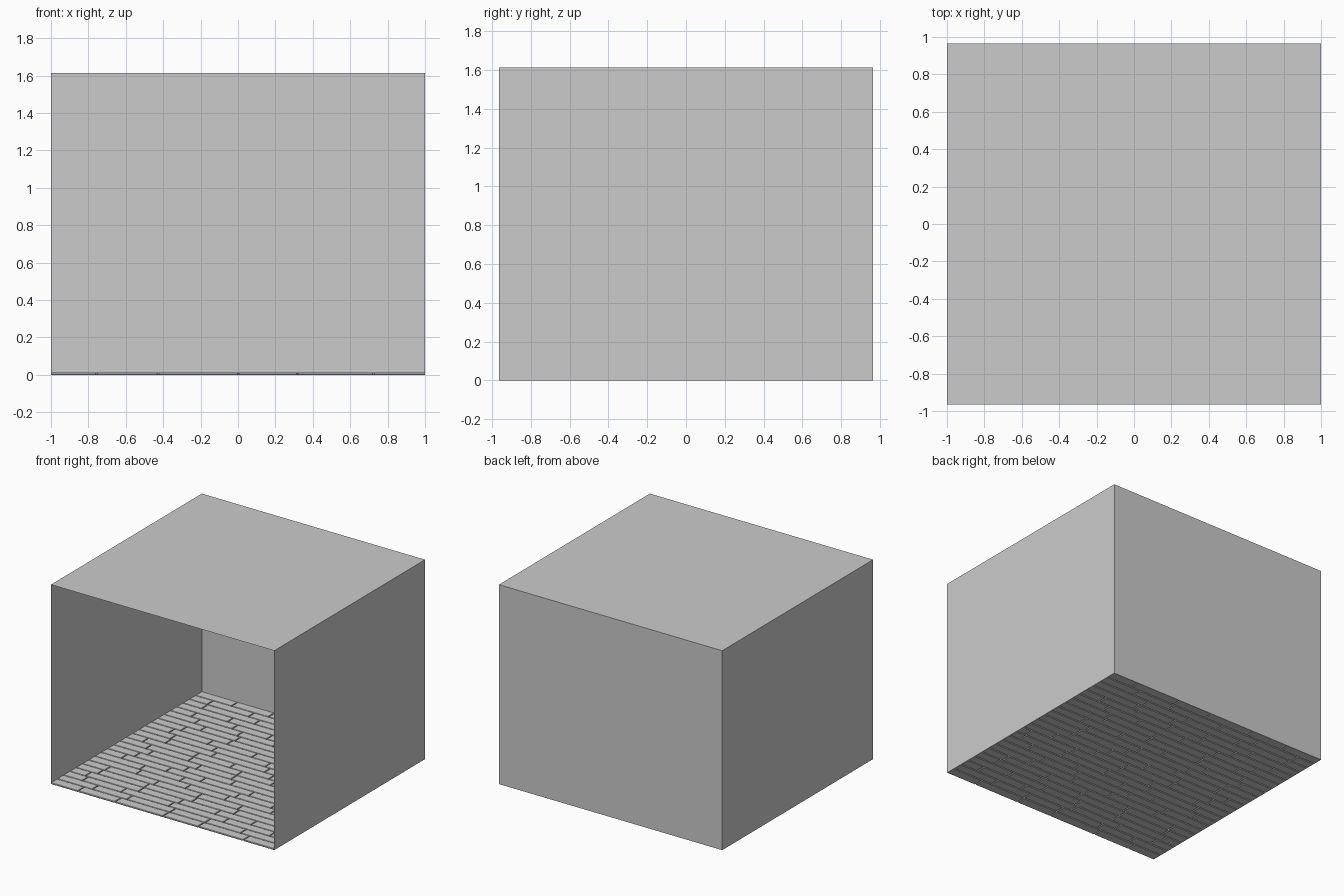
import bpy, bmesh, random

if "Cube" in bpy.data.objects:
    bpy.data.objects.remove(bpy.data.objects["Cube"])

random.seed(7)
X, Y, H = 1.0, 0.965, 1.615      # half width, half depth, height
ROWS, GAP, THICK = 24, 0.007, 0.012


def panel(name, corners):
    me = bpy.data.meshes.new(name)
    me.from_pydata(corners, [], [(0, 1, 2, 3)])
    ob = bpy.data.objects.new(name, me)
    bpy.context.collection.objects.link(ob)
    return ob


# Room shell, open at the front
panel("left_wall", [(-X, -Y, 0), (-X, Y, 0), (-X, Y, H), (-X, -Y, H)])
panel("right_wall", [(X, Y, 0), (X, -Y, 0), (X, -Y, H), (X, Y, H)])
panel("back_wall", [(-X, Y, 0), (X, Y, 0), (X, Y, H), (-X, Y, H)])
panel("ceiling", [(-X, -Y, H), (X, -Y, H), (X, Y, H), (-X, Y, H)])


def add_plank(bm, x0, x1, y0, y1):
    verts = bmesh.ops.create_cube(bm, size=1)["verts"]
    for v in verts:
        v.co.x = x1 if v.co.x > 0 else x0
        v.co.y = y1 if v.co.y > 0 else y0
        v.co.z = THICK if v.co.z > 0 else 0


# Staggered floorboards with open gaps between them
bm = bmesh.new()
step = 2 * Y / ROWS
for r in range(ROWS):
    y0 = -Y + r * step
    x = -X
    length = random.uniform(0.12, 0.5)
    while x < X - 0.001:
        end = x + length
        if end > X - 0.08:
            end = X
        add_plank(bm, x + (GAP / 2 if x > -X else 0), end - (GAP / 2 if end < X else 0),
                  y0 + (GAP / 2 if r else 0), y0 + step - (GAP / 2 if r < ROWS - 1 else 0))
        x = end
        length = random.uniform(0.3, 0.5)
me = bpy.data.meshes.new("floorboards")
bm.to_mesh(me)
bm.free()
floor = bpy.data.objects.new("floorboards", me)
bpy.context.collection.objects.link(floor)
bev = floor.modifiers.new("edge_bevel", "BEVEL")
bev.width = 0.0015
bev.segments = 1
